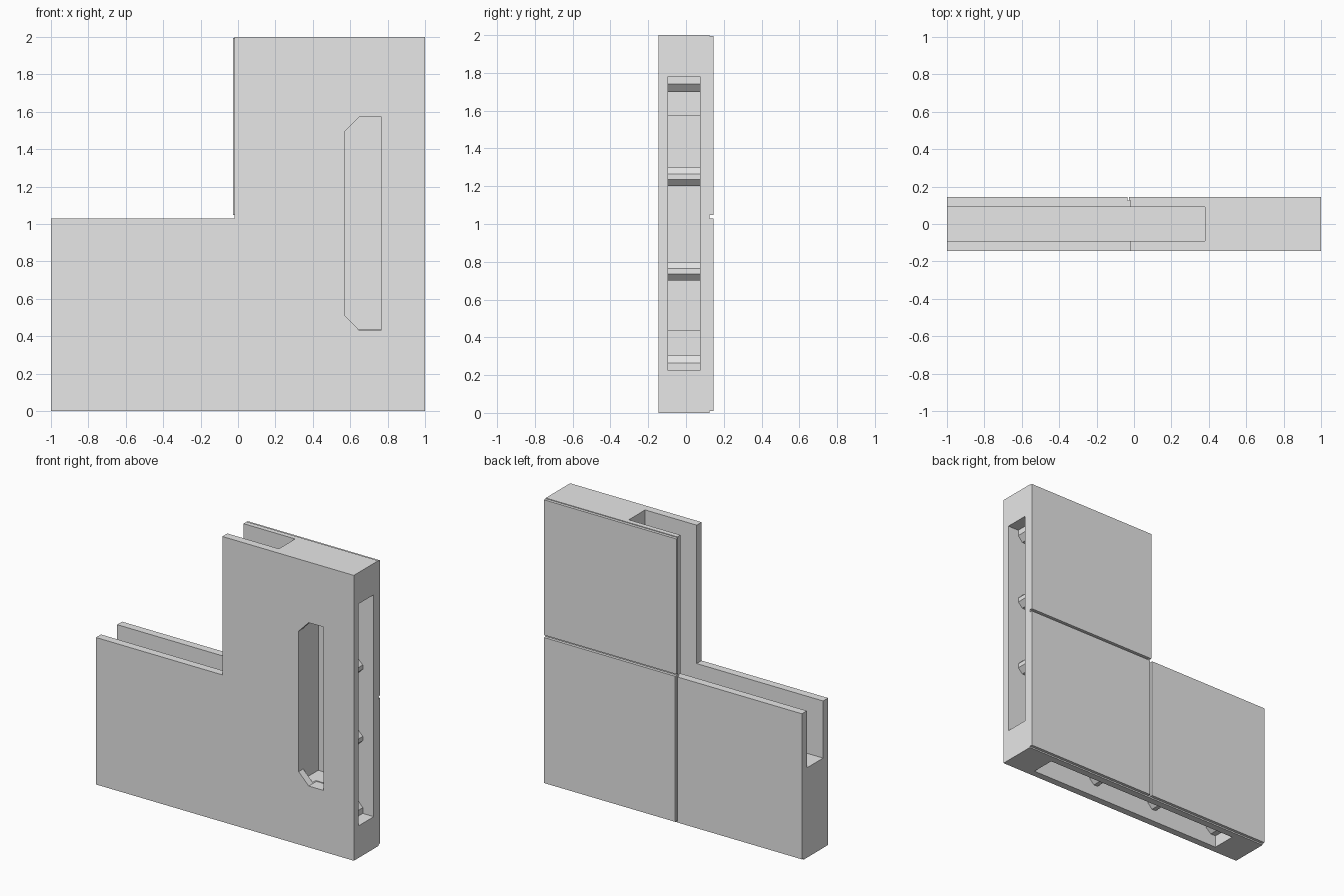
import bpy, bmesh

cube = bpy.data.objects.get("Cube")
if cube:
    bpy.data.objects.remove(cube, do_unlink=True)

grey = bpy.data.materials.new("plain_grey")
grey.use_nodes = True
grey.diffuse_color = (0.8, 0.8, 0.8, 1)
for node in grey.node_tree.nodes:
    if node.type == 'BSDF_PRINCIPLED':
        node.inputs["Base Color"].default_value = (0.8, 0.8, 0.8, 1)


def prism(name, outline, y0, y1):
    """Extrude an x-z outline from y0 to y1."""
    bm = bmesh.new()
    face = bm.faces.new([bm.verts.new((x, y0, z)) for x, z in outline])
    ext = bmesh.ops.extrude_face_region(bm, geom=[face])
    moved = [g for g in ext["geom"] if isinstance(g, bmesh.types.BMVert)]
    bmesh.ops.translate(bm, verts=moved, vec=(0, y1 - y0, 0))
    bmesh.ops.recalc_face_normals(bm, faces=bm.faces)
    mesh = bpy.data.meshes.new(name)
    bm.to_mesh(mesh)
    bm.free()
    mesh.materials.append(grey)
    obj = bpy.data.objects.new(name, mesh)
    bpy.context.scene.collection.objects.link(obj)
    return obj


def rect(x0, x1, z0, z1):
    return [(x0, z0), (x1, z0), (x1, z1), (x0, z1)]


def flip(outline):
    """Mirror across the diagonal, from the side edge to the bottom edge."""
    return [(1 - z, 1 - x) for x, z in outline]


def same(outline):
    return outline


def cut(target, outline, y0, y1):
    cutter = prism("cutter", outline, y0, y1)
    cutter.hide_render = True
    mod = target.modifiers.new("cut", 'BOOLEAN')
    mod.operation = 'DIFFERENCE'
    mod.solver = 'EXACT'
    mod.object = cutter
    bpy.context.view_layer.update()
    graph = bpy.context.evaluated_depsgraph_get()
    mesh = bpy.data.meshes.new_from_object(target.evaluated_get(graph))
    target.modifiers.clear()
    target.data = mesh
    bpy.data.objects.remove(cutter, do_unlink=True)


# L-shaped main body
INNER, STEP, BACK = -0.02, 1.03, 0.125
body = prism("corner_body", [(-1, 0), (1, 0), (1, 2), (INNER, 2), (INNER, STEP), (-1, STEP)],
             -0.145, BACK)

# Channel running along both inner edges
cut(body, [(-1.1, 0.63), (0.38, 0.63), (0.38, 2.1), (-0.1, 2.1), (-0.1, 1.2), (-1.1, 1.2)],
    -0.09, 0.09)

# Pockets in the outer side and the bottom, each with a deeper middle
Y0, Y1 = -0.095, 0.075
for turn in (same, flip):
    pocket = [(1.1, 0.225), (1.1, 1.78), (0.78, 1.78), (0.78, 1.575),
              (0.57, 1.575), (0.57, 0.435), (0.78, 0.435), (0.78, 0.225)]
    cut(body, turn(pocket), Y0, Y1)

# Chamfered grip opening through the front wall
cut(body, [(0.765, 0.43), (0.765, 1.575), (0.65, 1.575), (0.572, 1.495),
           (0.572, 0.51), (0.65, 0.43)], -0.2, -0.06)

# Bevelled ribs across each pocket, half ribs at its ends
TIP, SHOULDER, ROOT = 0.915, 0.88, 0.85
for turn, label in ((same, "side"), (flip, "bottom")):
    for i, z in enumerate((0.75, 1.25)):
        rib = [(TIP, z - 0.015), (TIP, z + 0.015), (SHOULDER, z + 0.05),
               (ROOT, z + 0.05), (ROOT, z - 0.05), (SHOULDER, z - 0.05)]
        prism(f"{label}_rib_{i + 1}", turn(rib), Y0, Y1)
    for i, (z, s) in enumerate(((0.225, 1), (1.78, -1))):
        rib = [(TIP, z), (TIP, z + 0.04 * s), (SHOULDER, z + 0.08 * s),
               (ROOT, z + 0.08 * s), (ROOT, z)]
        prism(f"{label}_end_rib_{i + 1}", turn(rib), Y0, Y1)

# Three square tiles on the back, separated by narrow grooves
tiles = {"upper": rect(-0.027, 1, 1.047, 1.995),
         "corner": rect(-0.018, 1, 0.01, STEP),
         "lower": rect(-1, -0.034, 0.01, STEP)}
for label, outline in tiles.items():
    prism(f"{label}_back_tile", outline, BACK, 0.145)
